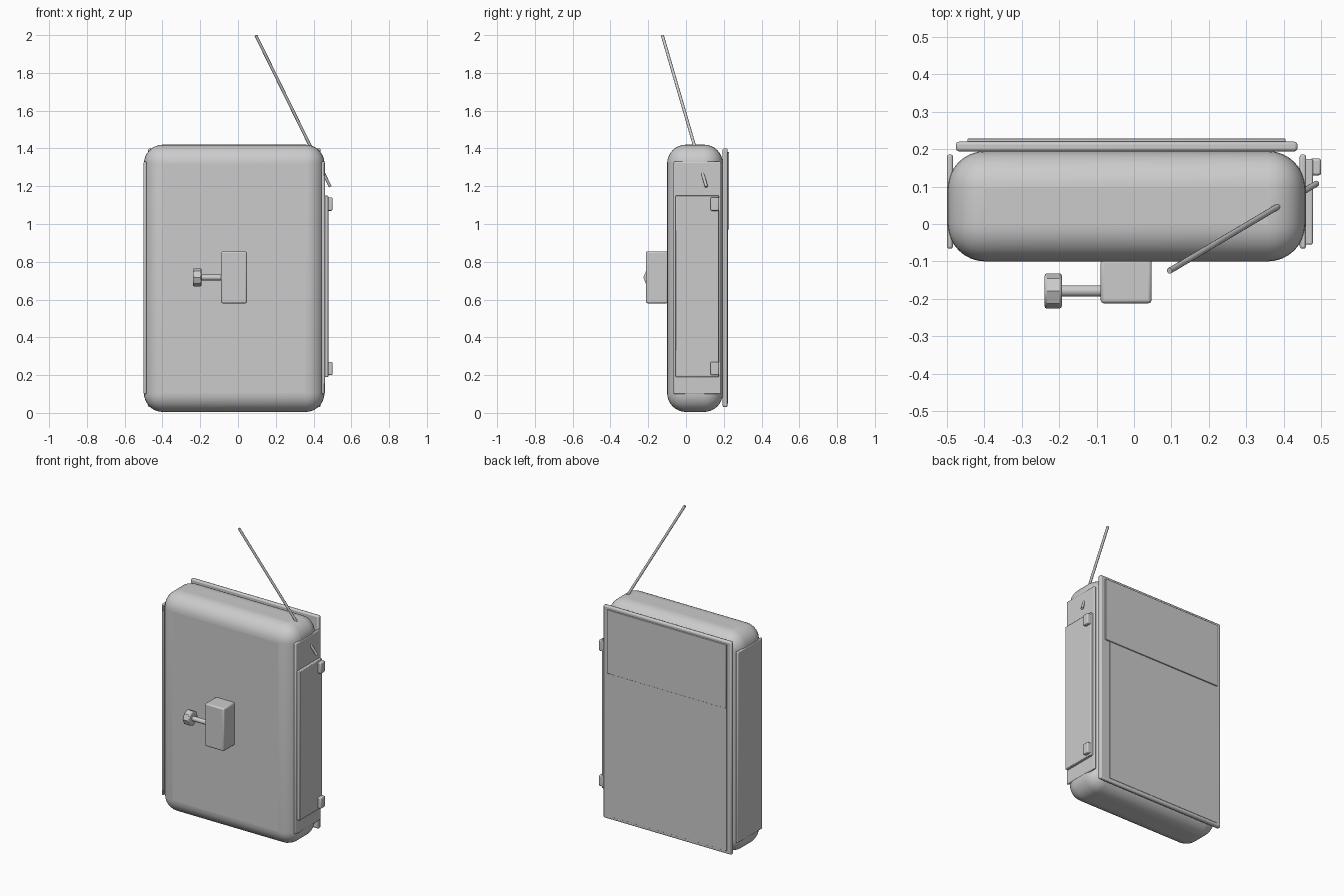
import bpy, bmesh, math
from mathutils import Vector

default = bpy.data.objects.get("Cube")
if default:
    bpy.data.objects.remove(default, do_unlink=True)

grey = bpy.data.materials.new("plain grey")
grey.use_nodes = True
COLOUR = (0.6, 0.6, 0.6, 1)
grey.diffuse_color = COLOUR
grey.node_tree.nodes["Principled BSDF"].inputs["Base Color"].default_value = COLOUR


def finish(name, bm, bevel, segments):
    """Turn a bmesh into a bevelled, smooth-shaded object."""
    mesh = bpy.data.meshes.new(name)
    bm.to_mesh(mesh)
    bm.free()
    mesh.materials.append(grey)
    obj = bpy.data.objects.new(name, mesh)
    bpy.context.collection.objects.link(obj)
    if bevel:
        mod = obj.modifiers.new("Rounded edges", 'BEVEL')
        mod.width = bevel
        mod.segments = segments
        mod.limit_method = 'ANGLE'
        mod.angle_limit = math.radians(50)
    bpy.ops.object.select_all(action='DESELECT')
    obj.select_set(True)
    bpy.context.view_layer.objects.active = obj
    bpy.ops.object.shade_smooth_by_angle(angle=math.radians(35))
    return obj


def box(name, x, y, z, bevel=0.004, segments=2):
    """Box from three (min, max) ranges."""
    bm = bmesh.new()
    bmesh.ops.create_cube(bm, size=1)
    for v in bm.verts:
        v.co = [(a + b) / 2 + c * (b - a) for c, (a, b) in zip(v.co, (x, y, z))]
    return finish(name, bm, bevel, segments)


def rod(name, start, end, radius, sides, bevel=0.0):
    """Cylinder between two points."""
    start, end = Vector(start), Vector(end)
    axis = end - start
    bm = bmesh.new()
    bmesh.ops.create_cone(bm, cap_ends=True, segments=sides, radius1=radius,
                          radius2=radius, depth=axis.length)
    obj = finish(name, bm, bevel, 2)
    obj.location = (start + end) / 2
    obj.rotation_euler = axis.to_track_quat('Z', 'Y').to_euler()
    return obj


# Rounded main case
box("case_body", (-0.498, 0.458), (-0.1, 0.195), (0.005, 1.42), 0.1, 8)

# Side plates, flush with the case sides
for side, x in (("right", (-0.5, -0.484)), ("left", (0.443, 0.46))):
    box(side + "_side_plate", x, (-0.066, 0.186), (0.1, 1.33), 0.006)

# Side door and its hinges
box("side_door", (0.455, 0.478), (-0.055, 0.174), (0.19, 1.15))
for place, z in (("lower", 0.2), ("upper", 1.07)):
    box(place + "_hinge", (0.47, 0.5), (0.13, 0.175), (z, z + 0.07), 0.006)

# Back plate with raised panels
box("back_plate", (-0.476, 0.437), (0.194, 0.22), (0.03, 1.4), 0.008)
box("back_upper_panel", (-0.445, 0.405), (0.21, 0.228), (0.97, 1.38), 0.002)
box("back_lower_panel", (-0.445, 0.37), (0.21, 0.222), (0.05, 0.97), 0.001)

# Front latch box, stem and octagonal knob
box("latch_box", (-0.089, 0.047), (-0.212, -0.095), (0.58, 0.855), 0.008)
rod("latch_stem", (-0.21, -0.179, 0.717), (-0.08, -0.179, 0.717), 0.015, 16)
knob = rod("latch_knob", (-0.239, -0.179, 0.717), (-0.193, -0.179, 0.717), 0.047, 8)
mod = knob.modifiers.new("Rounded rims", 'BEVEL')
mod.width = 0.006
mod.segments = 2
mod.limit_method = 'ANGLE'
mod.angle_limit = math.radians(60)

# Slanted aerial passing through the upper corner
rod("aerial", (0.095, -0.125, 1.998), (0.488, 0.108, 1.198), 0.008, 12)
